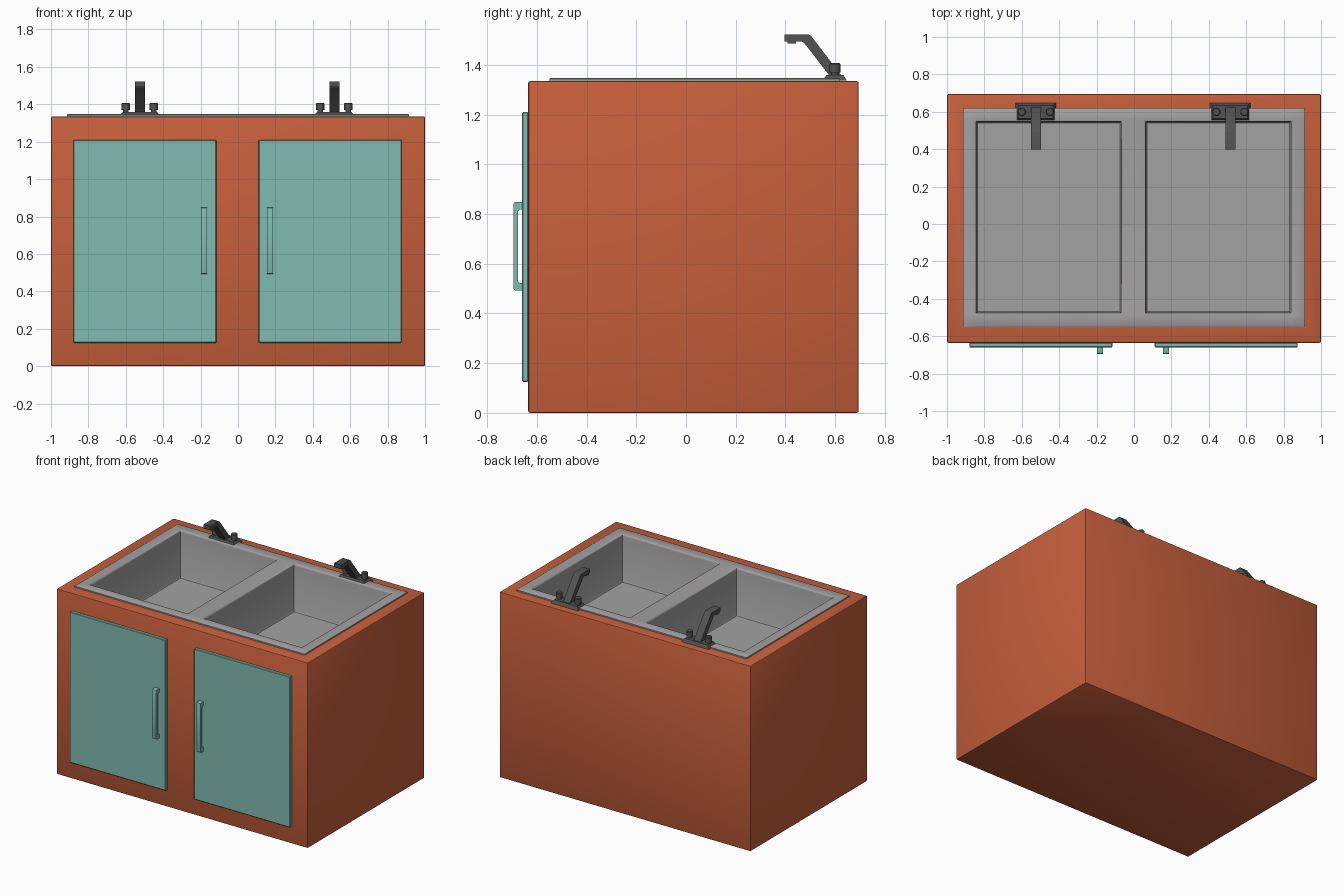
import bpy, bmesh, math
from mathutils import Matrix, Vector

if "Cube" in bpy.data.objects:
    bpy.data.objects.remove(bpy.data.objects["Cube"])


def material(name, rgb):
    m = bpy.data.materials.new(name)
    m.diffuse_color = (*rgb, 1)
    m.use_nodes = True
    m.node_tree.nodes["Principled BSDF"].inputs["Base Color"].default_value = m.diffuse_color
    return m


ORANGE = material("burnt_orange", (0.57, 0.115, 0.045))
TEAL = material("soft_teal", (0.22, 0.50, 0.44))
STEEL = material("sink_grey", (0.37, 0.36, 0.36))
DARK = material("dark_metal", (0.085, 0.085, 0.085))


def finish(bm, name, mat, angle=35):
    bmesh.ops.recalc_face_normals(bm, faces=bm.faces)
    me = bpy.data.meshes.new(name)
    bm.to_mesh(me)
    bm.free()
    me.materials.append(mat)
    me.polygons.foreach_set("use_smooth", [True] * len(me.polygons))
    me.set_sharp_from_angle(angle=math.radians(angle))
    ob = bpy.data.objects.new(name, me)
    bpy.context.scene.collection.objects.link(ob)
    return ob


def box(lo, hi, bevel=0.0, segments=2):
    bm = bmesh.new()
    lo, hi = Vector(lo), Vector(hi)
    bmesh.ops.create_cube(bm, size=1, matrix=Matrix.Translation((lo + hi) / 2)
                          @ Matrix.Diagonal((*(hi - lo), 1)))
    if bevel:
        bmesh.ops.bevel(bm, geom=bm.edges[:], offset=bevel, segments=segments,
                        profile=0.5, affect='EDGES')
    return bm


def prism(points, x0, x1, bevel=0.0):
    """Side profile in (y, z), extruded along x."""
    bm = bmesh.new()
    f = bm.faces.new([bm.verts.new((x0, y, z)) for y, z in points])
    ext = bmesh.ops.extrude_face_region(bm, geom=[f])["geom"]
    for v in ext:
        if isinstance(v, bmesh.types.BMVert):
            v.co.x = x1
    bmesh.ops.recalc_face_normals(bm, faces=bm.faces)
    if bevel:
        bmesh.ops.bevel(bm, geom=bm.edges[:], offset=bevel, segments=1,
                        profile=0.5, affect='EDGES')
    return bm


# Cabinet body with an opening in the top for the sink
TOP = 1.335
bm = box((-1, -0.635, 0), (1, 0.695, TOP), 0.008)
bm.normal_update()
top = max(bm.faces, key=lambda f: f.calc_center_median().z + f.calc_area() * 0.01)
bmesh.ops.inset_region(bm, faces=[top], thickness=0.1)
for v in top.verts:
    v.co.x = math.copysign(0.885, v.co.x)
    v.co.y = 0.59 if v.co.y > 0 else -0.52
hole = bmesh.ops.extrude_discrete_faces(bm, faces=[top])["faces"][0]
for v in hole.verts:
    v.co.z -= 0.4
finish(bm, "cabinet", ORANGE)

# Double sink: rim plate with two sunken basins
RIM, FLOOR = 1.347, 1.005
xs = [-0.91, -0.852, -0.06, 0.054, 0.848, 0.91]
ys = [-0.545, -0.484, 0.556, 0.615]
bm = bmesh.new()
grid = [[bm.verts.new((x, y, RIM)) for y in ys] for x in xs]
basins = []
for i in range(5):
    for j in range(3):
        f = bm.faces.new((grid[i][j], grid[i + 1][j], grid[i + 1][j + 1], grid[i][j + 1]))
        if j == 1 and i in (1, 3):
            basins.append(f)
bm.normal_update()
border = [e for e in bm.edges if e.is_boundary]
for grow, drop in ((0.005, 0.003), (0, 0.01)):
    out = bmesh.ops.extrude_edge_only(bm, edges=border)["geom"]
    for v in (g for g in out if isinstance(g, bmesh.types.BMVert)):
        v.co.z -= drop
        if abs(v.co.x) > 0.9:
            v.co.x += math.copysign(grow, v.co.x)
        if v.co.y > 0.6 or v.co.y < -0.54:
            v.co.y += math.copysign(grow, v.co.y)
    border = [g for g in out if isinstance(g, bmesh.types.BMEdge)]
for t, d in ((0.007, -0.002), (0.005, -0.005), (0.002, -0.007)):   # rounded lip
    bmesh.ops.inset_individual(bm, faces=basins, thickness=t, depth=d)
basins = bmesh.ops.extrude_discrete_faces(bm, faces=basins)["faces"]
for f in basins:
    for v in f.verts:
        v.co.z = FLOOR + 0.008
bm.normal_update()
bmesh.ops.inset_individual(bm, faces=basins, thickness=0.008, depth=-0.008)
finish(bm, "double_sink", STEEL, 50)

# Doors and their pull handles
HANDLE = [(-0.657, 0.492), (-0.686, 0.492), (-0.692, 0.495), (-0.695, 0.504),
          (-0.695, 0.837), (-0.692, 0.846), (-0.686, 0.849), (-0.657, 0.849),
          (-0.657, 0.819), (-0.669, 0.819), (-0.675, 0.812),
          (-0.675, 0.529), (-0.669, 0.522), (-0.657, 0.522)]
for side, x0, x1, h in (("left", -0.88, -0.115, -0.197), ("right", 0.11, 0.875, 0.156)):
    finish(box((x0, -0.659, 0.125), (x1, -0.634, 1.21), 0.004, 1), side + "_door", TEAL)
    finish(prism(HANDLE, h, h + 0.032), side + "_handle", TEAL)

# Faucets: tapered base plate, bent spout, two knobs
SPOUT = [(0.397, 1.523), (0.492, 1.523), (0.502, 1.518), (0.625, 1.358), (0.576, 1.358),
         (0.476, 1.488), (0.465, 1.495), (0.442, 1.495), (0.442, 1.487),
         (0.408, 1.487), (0.408, 1.495), (0.397, 1.495)]
for side, cx in (("left", -0.525), ("right", 0.515)):
    bm = box((cx - 0.108, 0.551, RIM - 0.01), (cx + 0.108, 0.647, 1.36))
    for v in bm.verts:
        if v.co.z > 1.355:
            v.co.x += math.copysign(0.016, cx - v.co.x)
            v.co.y += math.copysign(0.014, 0.599 - v.co.y)
    finish(bm, side + "_faucet_base", DARK)
    finish(prism(SPOUT, cx - 0.027, cx + 0.027), side + "_spout", DARK)
    for n, dx in (("left", -0.075), ("right", 0.075)):
        bm = bmesh.new()
        for r0, r1, z0, z1 in ((0.015, 0.015, 1.355, 1.372), (0.022, 0.022, 1.37, 1.403),
                               (0.022, 0.018, 1.403, 1.408)):
            bmesh.ops.create_cone(bm, cap_ends=True, segments=20, radius1=r0, radius2=r1,
                                  depth=z1 - z0,
                                  matrix=Matrix.Translation((cx + dx, 0.599, (z0 + z1) / 2)))
        finish(bm, f"{side}_faucet_{n}_knob", DARK)
